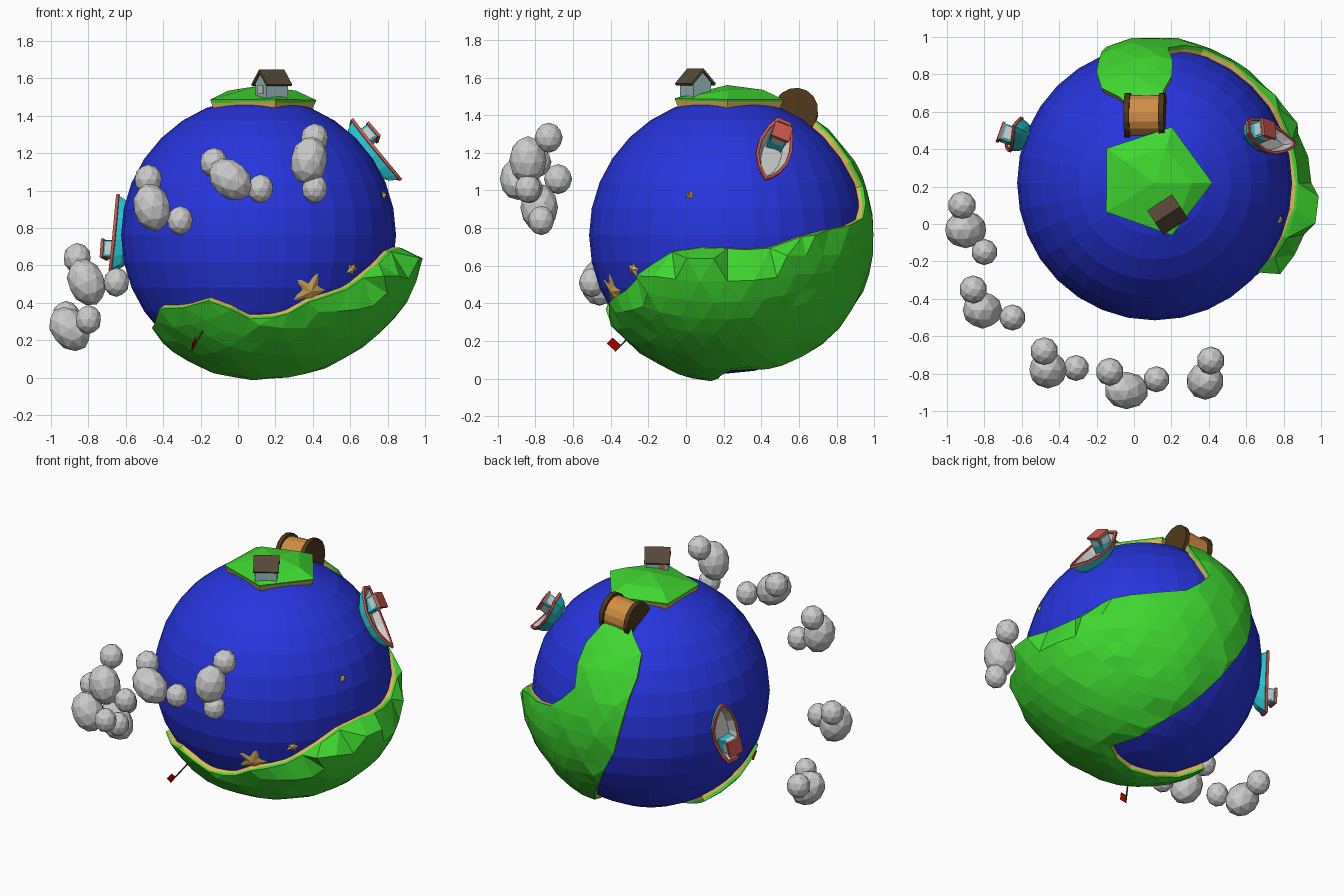
import bpy, bmesh, random
from math import sin, cos, pi, radians
from mathutils import Vector, Matrix, geometry

if "Cube" in bpy.data.objects:
    bpy.data.objects.remove(bpy.data.objects["Cube"])

random.seed(4)
C = Vector((0.11, 0.22, 0.762))   # planet centre
R = 0.735                         # sea radius


def mat(name, rgb):
    m = bpy.data.materials.new(name)
    m.diffuse_color = (*rgb, 1)
    m.use_nodes = True
    m.node_tree.nodes["Principled BSDF"].inputs["Base Color"].default_value = m.diffuse_color
    return m


SEA = mat("sea_blue", (0.02, 0.035, 0.72))
GREEN = mat("grass_green", (0.05, 0.68, 0.03))
SAND = mat("sand", (0.76, 0.48, 0.1))
DARK = mat("dark_wood", (0.08, 0.04, 0.012))
WOOD = mat("deck_wood", (0.65, 0.27, 0.06))
ROOF = mat("roof_brown", (0.09, 0.065, 0.04))
WALL = mat("wall_blue_grey", (0.3, 0.48, 0.48))
CYAN = mat("hull_cyan", (0.02, 0.55, 0.62))
RED = mat("rim_red", (0.6, 0.1, 0.08))
FLAG = mat("flag_red", (0.6, 0.0, 0.0))


def finish(name, bm, material=None, M=None, normals=True):
    if normals:
        bmesh.ops.recalc_face_normals(bm, faces=bm.faces)
    me = bpy.data.meshes.new(name)
    bm.to_mesh(me)
    bm.free()
    ob = bpy.data.objects.new(name, me)
    if M:
        ob.matrix_world = M
    if material:
        me.materials.append(material)
    bpy.context.collection.objects.link(ob)
    return ob


def on_planet(rel, heading, r):
    """Matrix on the planet: local z points outward, local y along heading."""
    z = Vector(rel).normalized()
    h = Vector(heading)
    y = (h - z * h.dot(z)).normalized()
    M = Matrix((y.cross(z), y, z)).transposed().to_4x4()
    M.translation = C + z * r
    return M


def prism(name, profile, x0, x1, M, material):
    bm = bmesh.new()
    a, b = ([bm.verts.new((x, y, z)) for y, z in profile] for x in (x0, x1))
    bm.faces.new(a)
    bm.faces.new(b)
    for i in range(len(a)):
        j = (i + 1) % len(a)
        bm.faces.new((a[i], a[j], b[j], b[i]))
    return finish(name, bm, material, M)


def box(name, size, loc, M, material=None):
    bm = bmesh.new()
    bmesh.ops.create_cube(bm, size=1, matrix=Matrix.Translation(loc) @ Matrix.Diagonal((*size, 1)))
    return finish(name, bm, material, M)


# sea sphere
bm = bmesh.new()
bmesh.ops.create_uvsphere(bm, u_segments=32, v_segments=16, radius=R)
finish("sea", bm, SEA, Matrix.Translation(C))


# land: outline on the sphere, filled with triangles, with a grass lip and a sandy skirt
def land(name, outline, centre, edge_r, height, splits, detail):
    c = Vector(centre).normalized()
    e1 = c.orthogonal().normalized()
    e2 = c.cross(e1)
    pts = [Vector(p).normalized() for p in outline]
    ring = []
    for i, p in enumerate(pts):
        q = pts[(i + 1) % len(pts)]
        for k in range(splits):
            v = p.lerp(q, k / splits)
            if k:
                v += Vector([random.uniform(-.025, .025) for _ in range(3)])
            ring.append(v.normalized())
    ico = bmesh.new()
    bmesh.ops.create_icosphere(ico, subdivisions=detail, radius=1)
    inner = [v.co.normalized() for v in ico.verts]
    ico.free()
    gap = 0.075 if detail > 3 else 0.15
    inner = [d for d in inner if 1 + d.dot(c) > .15 and min((d - q).length for q in ring) > gap]
    flat = [Vector((d.dot(e1), d.dot(e2))) / (1 + d.dot(c)) for d in ring + inner]
    n = len(ring)
    out = geometry.delaunay_2d_cdt(flat, [(i, (i + 1) % n) for i in range(n)], [], 1, 1e-6)
    bm = bmesh.new()
    vs = []
    for p in out[0]:
        s = p.length_squared
        d = ((e1 * p.x + e2 * p.y) * 2 + c * (1 - s)) / (1 + s)
        vs.append(bm.verts.new(d.normalized()))
    for f in out[2]:
        bm.faces.new([vs[i] for i in f])
    bmesh.ops.delete(bm, geom=[v for v in bm.verts if not v.link_faces], context='VERTS')
    for v in bm.verts:
        d = v.co.normalized()
        v.co = d * (edge_r if v.is_boundary else height(d))
    bm.normal_update()
    for f in bm.faces:
        if f.normal.dot(f.calc_center_median()) < 0:
            f.normal_flip()
    rim = [e for e in bm.edges if e.is_boundary]
    sand = bmesh.new()
    for e in rim:
        a, b = (v.co.normalized() for v in e.verts)
        q = [a * (edge_r - .012), b * (edge_r - .012), b * .71, a * .71]
        f = sand.faces.new([sand.verts.new(p * 1) for p in q])
    bmesh.ops.remove_doubles(sand, verts=sand.verts, dist=1e-5)
    finish(name + "_sand", sand, SAND, Matrix.Translation(C))
    ext = bmesh.ops.extrude_edge_only(bm, edges=rim)
    for v in ext["geom"]:
        if isinstance(v, bmesh.types.BMVert):
            v.co = v.co.normalized() * (edge_r - .02)
    finish(name + "_grass", bm, GREEN, Matrix.Translation(C))


continent = [(-.11, .38, .63), (.03, .42, .63), (.09, .56, .5), (.07, .71, .26), (.26, .72, .09),
             (.55, .54, .03), (.75, .23, -.07), (.76, 0, -.07), (.72, -.3, -.09), (.56, -.48, -.23),
             (.38, -.6, -.33), (.16, -.63, -.42), (-.05, -.63, -.45), (-.27, -.63, -.35),
             (-.54, -.4, -.4), (-.55, -.15, -.48), (-.44, .06, -.62), (-.295, -.02, -.7),
             (.05, -.065, -.76), (.277, .012, -.72), (.147, .393, -.64), (.016, .58, -.5),
             (-.154, .716, -.233), (-.26, .73, .02), (-.3, .66, .28), (-.28, .5, .5)]
HILL = Vector((.97, -.2, -.15)).normalized()
land("continent", continent, (.6, .5, -.4), .772,
     lambda d: .78 + .11 * max(0, d.dot(HILL)) ** 4 + random.uniform(-.006, .006), 2, 4)

island = [(-.25, .18, .7), (.09, .29, .7), (.30, 0, .7), (.09, -.27, .7), (-.25, -.15, .7)]
land("island", island, (0, 0, 1), .785, lambda d: .798, 1, 3)

# sandbanks just breaking the surface
for i, (rel, size) in enumerate([((.27, -.6, -.29), .1), ((.5, -.5, -.18), .05), ((.67, -.2, .215), .03)]):
    bm = bmesh.new()
    tip = bm.verts.new((0, 0, .012))
    star = [bm.verts.new((size * (1, .6)[k % 2] * cos(k * pi / 5), size * (1, .6)[k % 2] * sin(k * pi / 5), -.01))
            for k in range(10)]
    for k in range(10):
        bm.faces.new((tip, star[k], star[(k + 1) % 10]))
    finish(f"sandbank_{i}", bm, SAND, on_planet(rel, (0, 0, 1), R))

# arched bridge
M = on_planet((-.05, .36, .65), (0, -1, 0), .745)


def arch(w, h, n=8):
    return [(w, -.03)] + [(w * cos(pi * k / n), h * sin(pi * k / n)) for k in range(n + 1)] + [(-w, -.03)]


prism("bridge_deck", arch(.11, .108), -.08, .08, M, WOOD)
for s in (-1, 1):
    prism("bridge_side", arch(.12, .127), s * .078, s * .108, M, DARK)

# house
M = Matrix.Translation((.18, .05, 1.48)) @ Matrix.Rotation(radians(33), 4, 'Z')
prism("house_walls", [(-.055, 0), (.055, 0), (.055, .1), (0, .15), (-.055, .1)], -.068, .068, M, WALL)
prism("house_roof", [(-.078, .088), (0, .168), (.078, .088), (.07, .078), (0, .15), (-.07, .078)], -.08, .08, M, ROOF)
box("house_window", (.008, .05, .045), (-.069, 0, .06), M)
box("house_door", (.035, .008, .05), (-.03, .056, .045), M, RED)


# boats
def hull_part(name, rings, M, material, cap):
    half = [(-.2, .035), (-.14, .066), (-.05, .088), (.04, .085), (.12, .058), (.18, .022)]
    outline = [(x, y) for y, x in half] + [(0, .205)] + [(-x, y) for y, x in reversed(half)]
    bm = bmesh.new()
    loops = [[bm.verts.new((x * s, y * (.4 + .6 * s), z + .028 * (y / .2) ** 2)) for x, y in outline]
             for s, z in rings]
    for a, b in zip(loops, loops[1:]):
        for i in range(len(a)):
            j = (i + 1) % len(a)
            bm.faces.new((a[i], a[j], b[j], b[i]))
    if cap:
        bm.faces.new(loops[0])
    finish(name, bm, material, M)


def boat(rel, heading):
    M = on_planet(rel, heading, .705)
    hull_part("boat_hull", [(.5, 0), (.8, .03), (1, .075)], M, CYAN, True)
    hull_part("boat_rim", [(1, .07), (1.07, .072), (1.07, .088), (.9, .088), (.9, .07)], M, RED, False)
    hull_part("boat_inside", [(.6, .035), (.92, .08)], M, None, True)
    box("boat_cabin", (.085, .085, .105), (0, -.09, .1), M, CYAN)
    box("boat_window", (.065, .092, .04), (0, -.09, .122), M)
    box("boat_window_side", (.092, .065, .04), (0, -.09, .122), M)
    box("boat_roof", (.1, .1, .016), (0, -.09, .16), M, RED)


boat((.595, .24, .43), (.31, -.08, -.29))
boat((-.74, .26, .01), (0, .08, .4))

# flag
M = on_planet((-.36, -.6, -.62), (.1, -.7, .68), .74)
box("flag_pole", (.007, .007, .19), (0, 0, .095), M, DARK)
box("flag_cloth", (.005, .06, .045), (0, .03, .165), M, FLAG)


# clouds
def puff(name, loc, scale, tilt=0):
    bm = bmesh.new()
    bmesh.ops.create_icosphere(bm, subdivisions=2, radius=1)
    finish(name, bm, None, Matrix.LocRotScale(Vector(loc), Matrix.Rotation(radians(tilt), 3, 'Y'), Vector(scale)))


clouds = [((-.46, -.78, .91), (-.48, -.68, 1.06), (-.31, -.77, .84), -15),
          ((-.04, -.89, 1.06), (-.13, -.79, 1.15), (.12, -.83, 1.01), -50),
          ((.38, -.84, 1.16), (.41, -.73, 1.28), (.41, -.84, 1.01), 8),
          ((-.81, -.46, .51), (-.86, -.35, .64), (-.65, -.5, .51), -25),
          ((-.9, -.03, .26), (-.92, .1, .33), (-.8, -.15, .31), -40)]
for big, top, side, tilt in clouds:
    puff("cloud_body", big, (.1, .1, .13), tilt)
    puff("cloud_top", top, (.075, .075, .08))
    puff("cloud_side", side, (.07, .07, .078))
